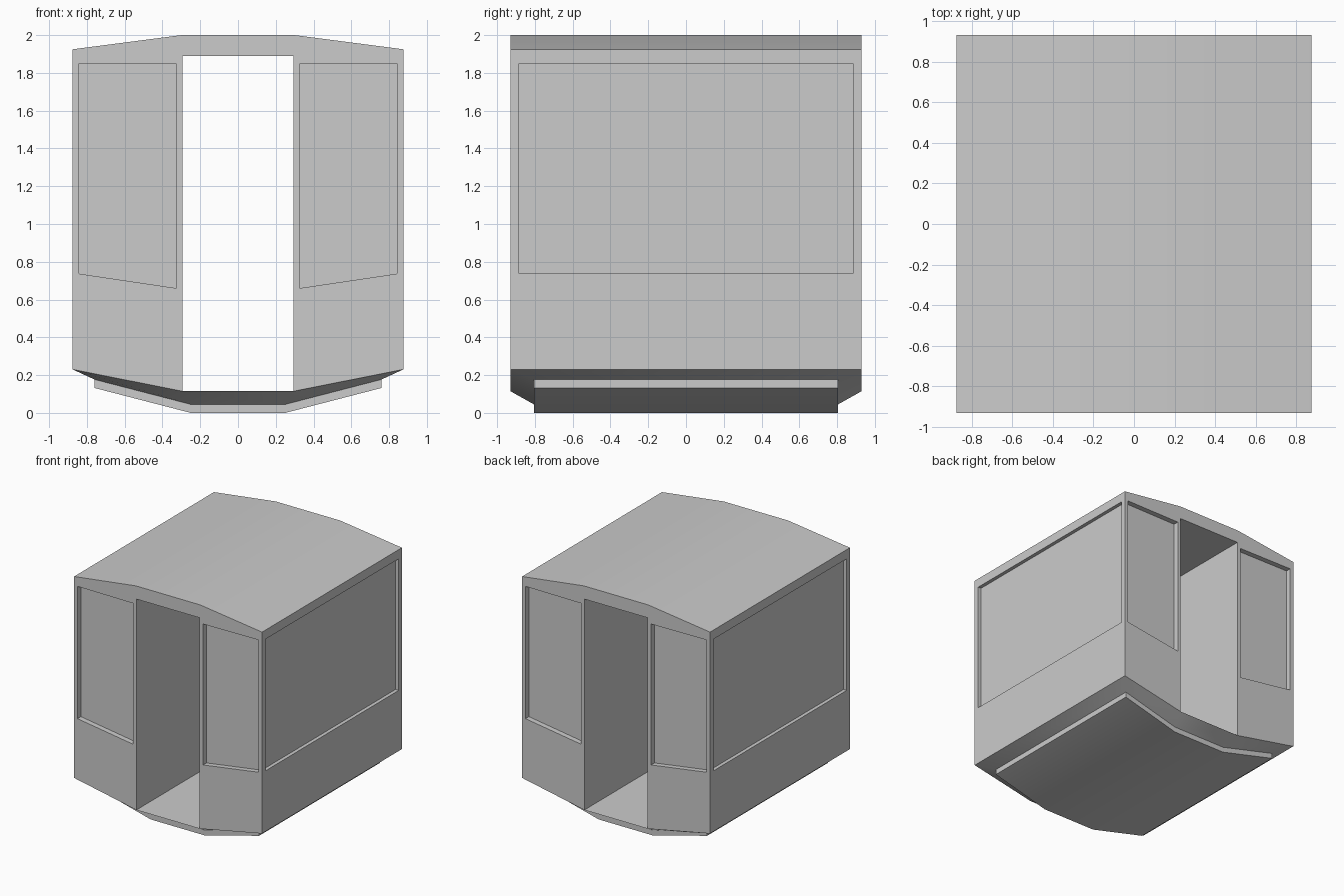
import bpy, bmesh

if "Cube" in bpy.data.objects:
    bpy.data.objects.remove(bpy.data.objects["Cube"])

X, Y = 0.875, 0.93          # half width and half length of the cabin
DX, DZ0, DZ1 = 0.295, 0.115, 1.89   # doorway half width, floor, ceiling
EAVE, SILL = 1.925, 0.23    # top and bottom of the side walls


def face(bm, pts):
    bm.faces.new([bm.verts.new(p) for p in pts])


def window_wall(bm, outer, inner, offset):
    """Wall quad with a recessed window panel."""
    deep = [tuple(a + b for a, b in zip(p, offset)) for p in inner]
    for i in range(4):
        j = (i + 1) % 4
        face(bm, [outer[i], outer[j], inner[j], inner[i]])
        face(bm, [inner[i], inner[j], deep[j], deep[i]])
    face(bm, deep)


def finish(bm, name):
    bmesh.ops.remove_doubles(bm, verts=bm.verts, dist=1e-4)
    bmesh.ops.recalc_face_normals(bm, faces=bm.faces)
    mesh = bpy.data.meshes.new(name)
    bm.to_mesh(mesh)
    bm.free()
    obj = bpy.data.objects.new(name, mesh)
    bpy.context.collection.objects.link(obj)
    bpy.ops.object.select_all(action='DESELECT')
    obj.select_set(True)
    bpy.context.view_layer.objects.active = obj
    bpy.ops.object.shade_smooth_by_angle(angle=0.45)
    return obj


def strip(bm, profile):
    """Sweep an open xz profile along the cabin length."""
    for (xa, za), (xb, zb) in zip(profile, profile[1:]):
        face(bm, [(xa, -Y, za), (xb, -Y, zb), (xb, Y, zb), (xa, Y, za)])


bm = bmesh.new()
roof = [(-X, EAVE), (-0.3, 2.0), (0.3, 2.0), (X, EAVE)]
under = [(-X, SILL), (-DX, DZ0), (DX, DZ0), (X, SILL)]
hull = [(-0.76, 0.177), (-0.25, 0.045), (0.25, 0.045), (0.76, 0.177)]
HY = 0.805

# roof and through doorway
strip(bm, roof)
strip(bm, [(-DX, DZ0), (-DX, DZ1), (DX, DZ1), (DX, DZ0), (-DX, DZ0)])

for s in (-1, 1):
    # end wall: lintel and two window pillars
    y = s * Y
    face(bm, [(x, y, z) for x, z in roof + [(DX, DZ1), (-DX, DZ1)]])
    for m in (-1, 1):
        outer = [(DX, DZ0), (X, SILL), (X, EAVE), (DX, DZ1)]
        inner = [(0.325, 0.66), (0.843, 0.737), (0.843, 1.85), (0.325, 1.846)]
        window_wall(bm, [(m * x, y, z) for x, z in outer],
                    [(m * x, y, z) for x, z in inner], (0, -s * 0.045, 0))
    # side wall with its wide window
    x = s * X
    window_wall(bm, [(x, -Y, SILL), (x, Y, SILL), (x, Y, EAVE), (x, -Y, EAVE)],
                [(x, -0.887, 0.74), (x, 0.887, 0.74), (x, 0.887, 1.848), (x, -0.887, 1.848)],
                (-s * 0.03, 0, 0))
    # bevelled underside
    for i in range(3):
        (a, b), (c, d) = under[i:i + 2], hull[i:i + 2]
        face(bm, [(a[0], y, a[1]), (b[0], y, b[1]),
                  (d[0], s * HY, d[1]), (c[0], s * HY, c[1])])
    face(bm, [(x, -Y, SILL), (x, Y, SILL),
              (s * 0.76, HY, 0.177), (s * 0.76, -HY, 0.177)])
finish(bm, "cabin")

# bent plate under the floor
bm = bmesh.new()
section = hull + [(x, z - 0.045) for x, z in reversed(hull)]
for s in (-1, 1):
    face(bm, [(x, s * HY, z) for x, z in section])
for i in range(8):
    (xa, za), (xb, zb) = section[i], section[(i + 1) % 8]
    face(bm, [(xa, -HY, za), (xb, -HY, zb), (xb, HY, zb), (xa, HY, za)])
finish(bm, "floor_plate")
